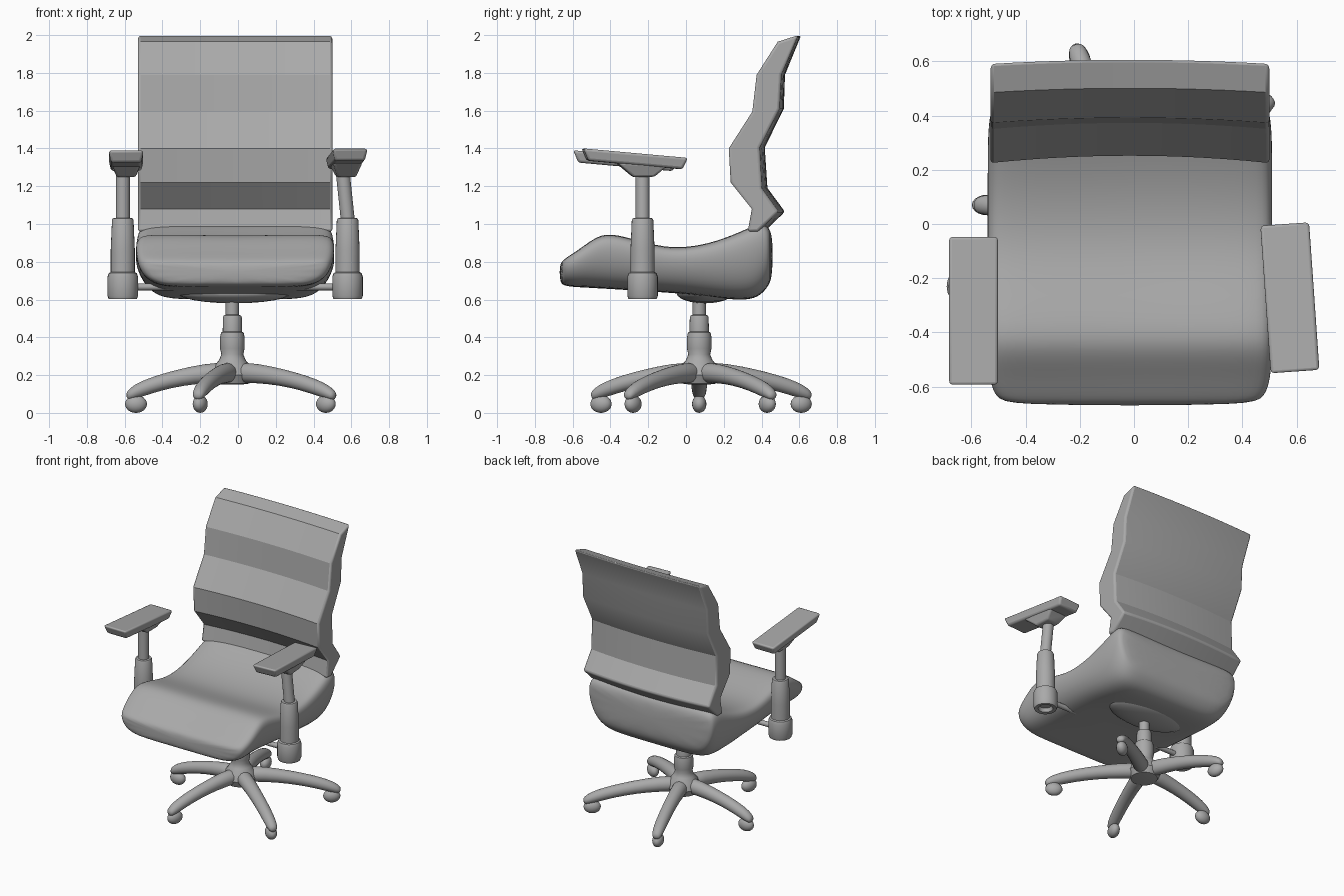
import bpy, bmesh, math
from mathutils import Matrix, Vector

if "Cube" in bpy.data.objects:
    bpy.data.objects.remove(bpy.data.objects["Cube"], do_unlink=True)

grey = bpy.data.materials.new("plain_grey")
grey.use_nodes = True
grey.diffuse_color = (0.4, 0.4, 0.4, 1)
grey.node_tree.nodes["Principled BSDF"].inputs["Base Color"].default_value = (0.4, 0.4, 0.4, 1)


def finish(name, bm, sharp=40, matrix=None):
    """Turn a bmesh into a smooth shaded object; sharp=None keeps no hard edges."""
    bmesh.ops.recalc_face_normals(bm, faces=bm.faces)
    mesh = bpy.data.meshes.new(name)
    if matrix:
        bm.transform(matrix)
    bm.to_mesh(mesh)
    bm.free()
    mesh.materials.append(grey)
    mesh.shade_smooth()
    if sharp:
        mesh.set_sharp_from_angle(angle=math.radians(sharp))
    obj = bpy.data.objects.new(name, mesh)
    bpy.context.collection.objects.link(obj)
    return obj


def loft(rings):
    """Skin closed rings of points and cap both ends."""
    bm = bmesh.new()
    rows = [[bm.verts.new(p) for p in ring] for ring in rings]
    n = len(rows[0])
    for a, b in zip(rows, rows[1:]):
        for i in range(n):
            j = (i + 1) % n
            bm.faces.new((a[i], a[j], b[j], b[i]))
    bm.faces.new(rows[0])
    bm.faces.new(rows[-1])
    return bm


def lathe(name, profile, centre, sides=24):
    """Round part from (radius, z, x shift) rows."""
    rings = [[(centre[0] + dx + r * math.cos(math.tau * i / sides),
               centre[1] + r * math.sin(math.tau * i / sides), z)
              for i in range(sides)] for r, z, dx in profile]
    return finish(name, loft(rings))


def subdivide(obj, levels=2):
    obj.modifiers.new("smooth", "SUBSURF").levels = levels
    obj.modifiers["smooth"].render_levels = levels


def bevel(obj, width, segments=3, limit=50):
    mod = obj.modifiers.new("soft_edges", "BEVEL")
    mod.width, mod.segments = width, segments
    mod.limit_method = 'ANGLE'
    mod.angle_limit = math.radians(limit)


MID = -0.015

# Seat cushion: rounded sections (y, bottom, top, half width) from front to back
section = [(0, 0), (.5, 0), (.8, .03), (.95, .3), (1.01, .68), (.99, .94), (.88, 1.0), (.45, .99)]
section += [(0, .975)] + [(-x, t) for x, t in section[:0:-1]]
stations = [(-.67, .69, .79, .44), (-.64, .67, .82, .5), (-.56, .665, .87, .52), (-.47, .66, .94, .525),
            (-.38, .655, .955, .525), (-.15, .64, .88, .525), (0, .63, .875, .525), (.15, .61, .905, .525),
            (.3, .595, .965, .525), (.38, .61, 1.005, .52), (.43, .66, 1.0, .51), (.46, .72, .94, .48)]
seat = finish("seat", loft([[(MID + x * w, y, b + t * (h - b)) for x, t in section]
                            for y, b, h, w in stations]), sharp=None)
subdivide(seat)

# Zigzag backrest, bowed rearward at its middle
zigzag = [(.325, .96), (.347, 1.08), (.235, 1.22), (.225, 1.4), (.35, 1.595), (.373, 1.79), (.485, 1.965),
          (.595, 2.0), (.505, 1.79), (.495, 1.61), (.39, 1.405), (.4, 1.19), (.49, 1.065), (.38, .96)]
rings = []
for i in range(13):
    u = i / 6 - 1
    bow = 1 - u * u
    rings.append([(MID + .515 * u, y + bow * (.015 + .02 * (2 - z)), z) for y, z in zigzag])
backrest = finish("backrest", loft(rings), sharp=25)
bevel(backrest, .014)

# Under-seat mechanism
bm = bmesh.new()
bmesh.ops.create_uvsphere(bm, u_segments=24, v_segments=12, radius=1)
finish("seat_mechanism", bm, matrix=Matrix.Translation((-.02, .1, .635)) @ Matrix.Diagonal((.3, .15, .055, 1)))
bm = bmesh.new()
bmesh.ops.create_cone(bm, cap_ends=True, segments=12, radius1=.018, radius2=.018, depth=1.16)
finish("armrest_rod", bm,
       matrix=Matrix.Translation((MID, -.22, .667)) @ Matrix.Rotation(math.pi / 2, 4, 'Y'))

# Hub and gas column
HUB = Vector((-.03, .07, 0))
lathe("hub_column", [(r, z, 0) for r, z in
      [(.05, .15), (.09, .155), (.11, .2), (.095, .25), (.07, .28), (.058, .31), (.065, .34), (.065, .4),
       (.06, .425), (.051, .43), (.05, .505), (.046, .515), (.035, .52), (.035, .63)]], HUB)

# Five curved legs, each ending on a caster
leg_path = [(0, .215, .06, .06), (.15, .21, .052, .05), (.3, .188, .045, .046), (.43, .158, .042, .044),
            (.53, .126, .04, .042), (.59, .1, .032, .036), (.615, .085, .018, .022)]
feet = [(.465, .43), (-.2, .61), (-.54, .07), (-.2, -.45), (.465, -.28)]
for k, foot in enumerate(feet):
    out = Vector((foot[0], foot[1], 0)) - HUB
    stretch = out.length / .56
    turn = Matrix.Translation(HUB) @ Matrix.Rotation(math.atan2(out.y, out.x), 4, 'Z')
    rings = []
    for r, z, h, w in leg_path:
        angles = [math.tau * i / 12 for i in range(12)]
        rings.append([(r * stretch + .25 * h * math.sin(a), w * math.cos(a), z + h * math.sin(a))
                      for a in angles])
    leg = finish(f"leg_{k + 1}", loft(rings), sharp=None, matrix=turn)
    subdivide(leg, 1)
    bm = bmesh.new()
    bmesh.ops.create_uvsphere(bm, u_segments=20, v_segments=12, radius=1)
    finish(f"caster_{k + 1}", bm, matrix=turn @ Matrix.Translation((out.length, 0, .047))
           @ Matrix.Diagonal((.058, .038, .047, 1)))


def rounded_box(name, low, high, matrix, width):
    """Tapered box between two rectangles (half x, y start, y end, z start, z end)."""
    rings = [[(-hx, y0, z0), (hx, y0, z0), (hx, y1, z1), (-hx, y1, z1)]
             for hx, y0, y1, z0, z1 in (low, high)]
    obj = finish(name, loft(rings), matrix=matrix)
    bevel(obj, width, limit=25)


# Armrests: socket with hollow underside, sleeve, post, pad boss and pad
for side, x, lean, pad_x, pad_y, yaw in (("right", -.61, 0, -.592, -.32, 0),
                                         ("left", .58, -.025, .575, -.272, 4)):
    lathe(f"{side}_armrest_post",
          [(.04, .63, 0), (.05, .605, 0), (.074, .602, 0), (.081, .62, 0), (.081, .72, 0), (.074, .74, 0),
           (.064, .745, 0), (.064, .86, 0), (.057, 1.02, 0), (.052, 1.03, 0), (.037, 1.032, 0),
           (.037, 1.27, lean)], (x, -.23))
    spin = Matrix.Translation((pad_x, pad_y, 0)) @ Matrix.Rotation(math.radians(yaw), 4, 'Z')
    rise = .01 if side == "left" else 0
    rounded_box(f"{side}_armrest_pad", (.08, -.25, .25, 1.325 + rise, 1.28 + rise),
                (.093, -.277, .277, 1.39 + rise, 1.34 + rise), spin, .014)
    shift = -.23 - pad_y
    rounded_box(f"{side}_armrest_boss", (.05, shift - .05, shift + .06, 1.248, 1.25),
                (.078, shift - .14, shift + .13, 1.325, 1.31), spin, .012)
